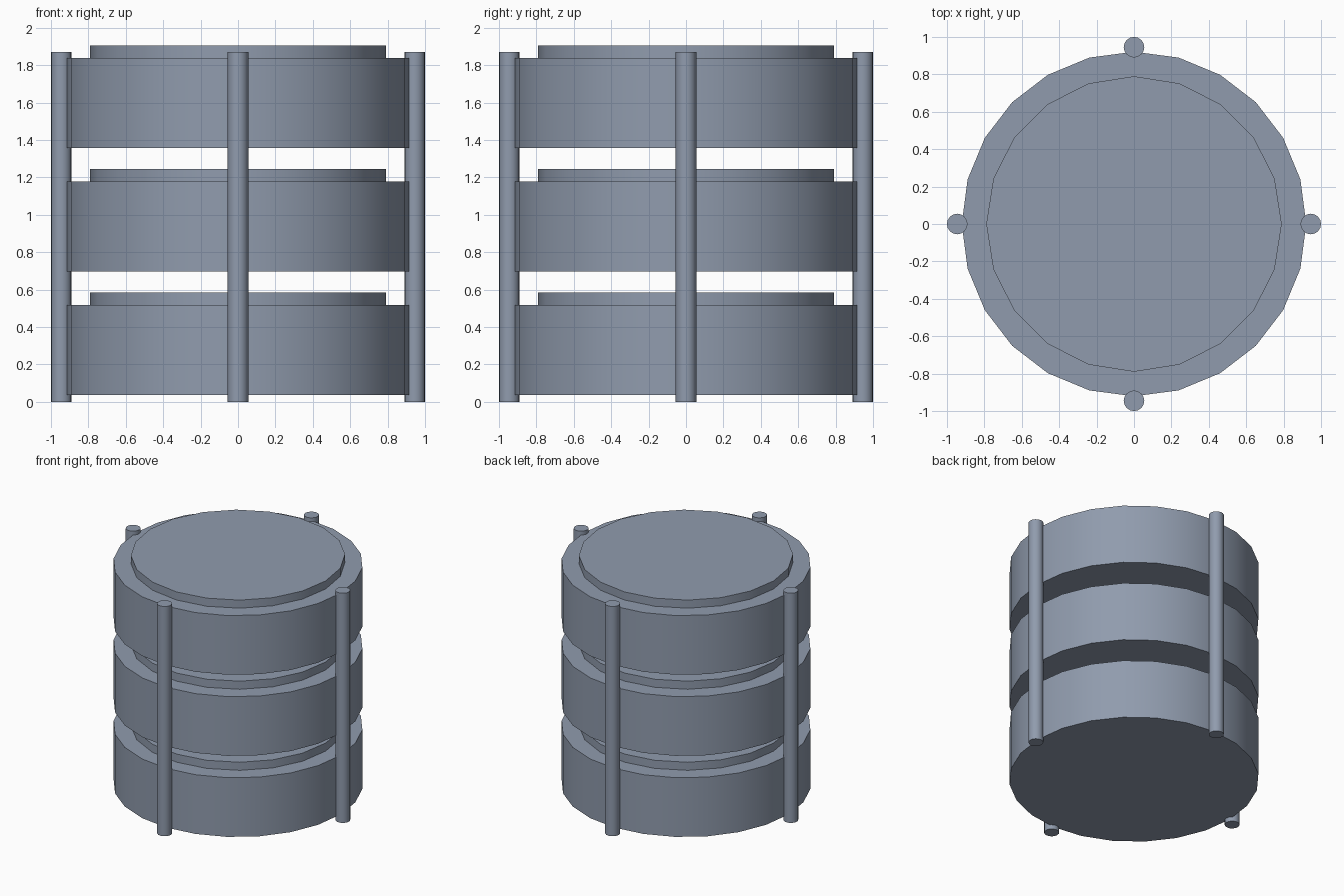
import bpy
from math import radians, cos, sin

if "Cube" in bpy.data.objects:
    bpy.data.objects.remove(bpy.data.objects["Cube"])

# Blue-grey finish shared by every part
steel = bpy.data.materials.new("blue_grey")
steel.diffuse_color = (0.28, 0.33, 0.42, 1.0)
steel.use_nodes = True
steel.node_tree.nodes["Principled BSDF"].inputs["Base Color"].default_value = steel.diffuse_color


def cylinder(name, sides, radius, z0, z1, x=0.0, y=0.0):
    bpy.ops.mesh.primitive_cylinder_add(
        vertices=sides, radius=radius, depth=z1 - z0, location=(x, y, (z0 + z1) / 2))
    obj = bpy.context.object
    obj.name = name
    obj.data.materials.append(steel)
    bpy.ops.object.shade_smooth_by_angle(angle=radians(30))
    return obj


# Three stacked drums, each with a slightly raised lid
for i in range(3):
    base = 0.036 + 0.66 * i
    cylinder(f"drum_{i + 1}", 24, 0.921, base, base + 0.482)
    cylinder(f"lid_{i + 1}", 20, 0.79, base + 0.482, base + 0.548)

# Four upright rods around the stack
for i, side in enumerate(("right", "back", "left", "front")):
    a = radians(90 * i)
    cylinder(f"{side}_rod", 16, 0.055, 0.0, 1.87, 0.945 * cos(a), 0.945 * sin(a))
